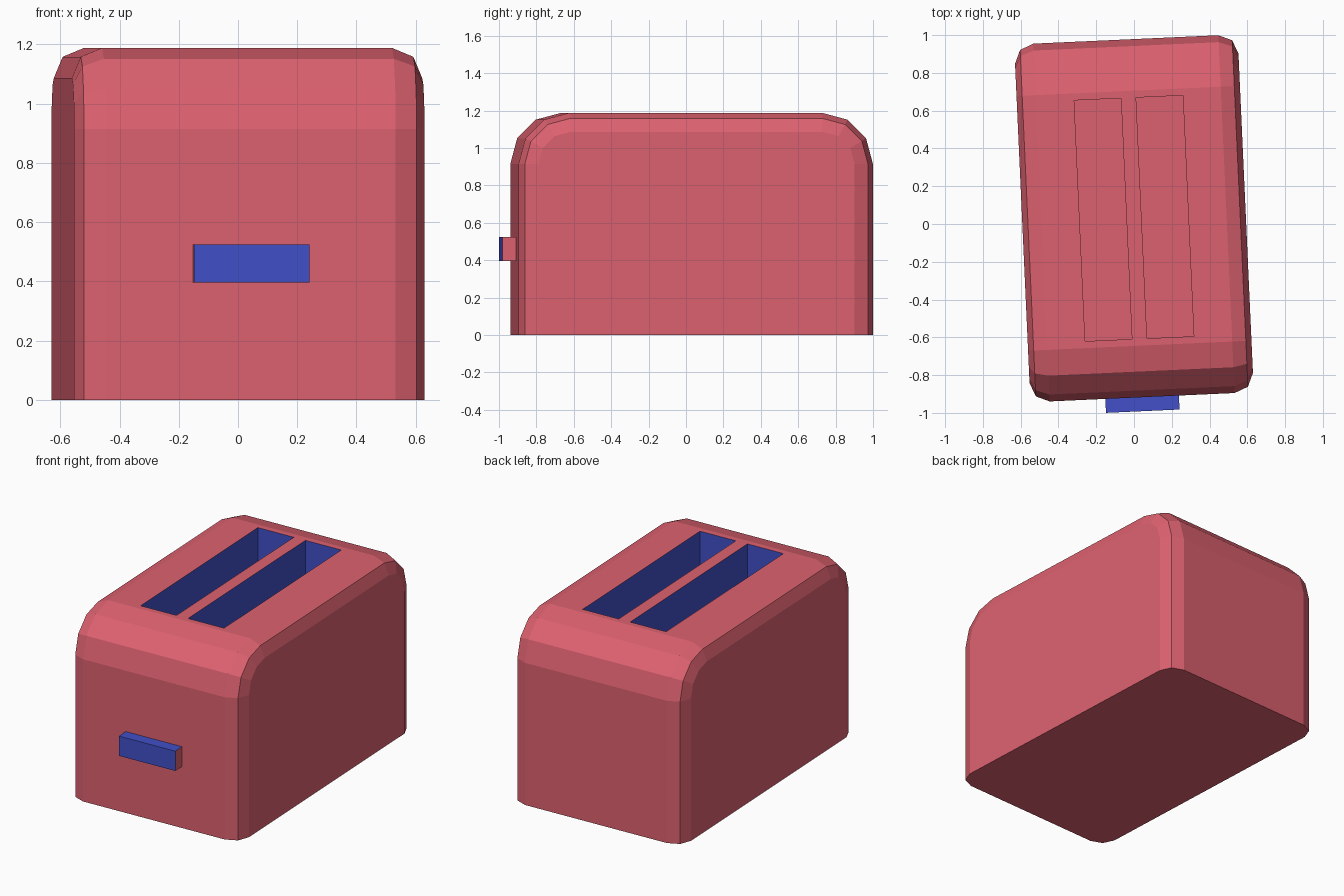
import bpy, bmesh
from math import sin, cos, pi, radians

if "Cube" in bpy.data.objects:
    bpy.data.objects.remove(bpy.data.objects["Cube"])

TURN = radians(2.6)          # the whole toaster is turned slightly
SHIFT_Y = 0.03
HALF_LEN, HEIGHT, RADIUS = 0.948, 1.188, 0.273
SLOT_IN, SLOT_OUT, SLOT_LEN, SLOT_FLOOR = 0.04, 0.288, 0.638, 0.40


def material(name, color):
    m = bpy.data.materials.new(name)
    m.diffuse_color = (*color, 1)
    m.use_nodes = True
    m.node_tree.nodes["Principled BSDF"].inputs["Base Color"].default_value = m.diffuse_color
    return m


red = material("red_shell", (0.72, 0.12, 0.16))
blue = material("blue_trim", (0.054, 0.08, 0.58))


def finish(bm, name):
    bmesh.ops.recalc_face_normals(bm, faces=bm.faces)
    mesh = bpy.data.meshes.new(name)
    bm.to_mesh(mesh)
    bm.free()
    mesh.materials.append(red)
    mesh.materials.append(blue)
    ob = bpy.data.objects.new(name, mesh)
    ob.rotation_euler.z = TURN
    ob.location.y = SHIFT_Y
    bpy.context.collection.objects.link(ob)
    return ob


def side_profile(inset):
    """Side outline (y, z): flat bottom, three-step rounded top corners."""
    r, cy, cz = RADIUS - inset, HALF_LEN - RADIUS, HEIGHT - RADIUS
    half = [(HALF_LEN - inset, 0)]
    half += [(cy + r * cos(a), cz + r * sin(a)) for a in (i * pi / 6 for i in range(4))]
    half.append((SLOT_LEN, HEIGHT - inset))
    return half + [(-y, z) for y, z in reversed(half)]


# Body: side outlines lofted across the width, with the slots left open
bm = bmesh.new()
right = [(SLOT_IN, 0), (SLOT_OUT, 0), (0.49, 0), (0.562, 0.03), (0.592, 0.102)]
stations = [(-x, i) for x, i in reversed(right)] + right
rings = [[bm.verts.new((x, y, z)) for y, z in side_profile(i)] for x, i in stations]
n = len(rings[0])
top = n // 2 - 1             # index of the strip between the slot ends
slot_bays = (3, 5)
for k, (a, b) in enumerate(zip(rings, rings[1:])):
    for j in range(n):
        m = (j + 1) % n
        rim = (a[j], a[m], b[m], b[j])
        if j == top and k in slot_bays:
            # Bread slot: blue walls, red floor
            low = [bm.verts.new((v.co.x, v.co.y, SLOT_FLOOR)) for v in rim]
            for s in range(4):
                t = (s + 1) % 4
                bm.faces.new((rim[s], rim[t], low[t], low[s])).material_index = 1
            bm.faces.new(low)
        else:
            bm.faces.new(rim)
bm.faces.new(rings[0])
bm.faces.new(rings[-1])
finish(bm, "toaster_body")

# Lever: blue block with red ends
bm = bmesh.new()
bmesh.ops.create_cube(bm, size=1)
for v in bm.verts:
    v.co = (v.co.x * 0.39, -0.981 + v.co.y * 0.082, 0.46 + v.co.z * 0.127)
bm.normal_update()
for f in bm.faces:
    f.material_index = 0 if abs(f.normal.x) > 0.5 else 1
finish(bm, "lever")
